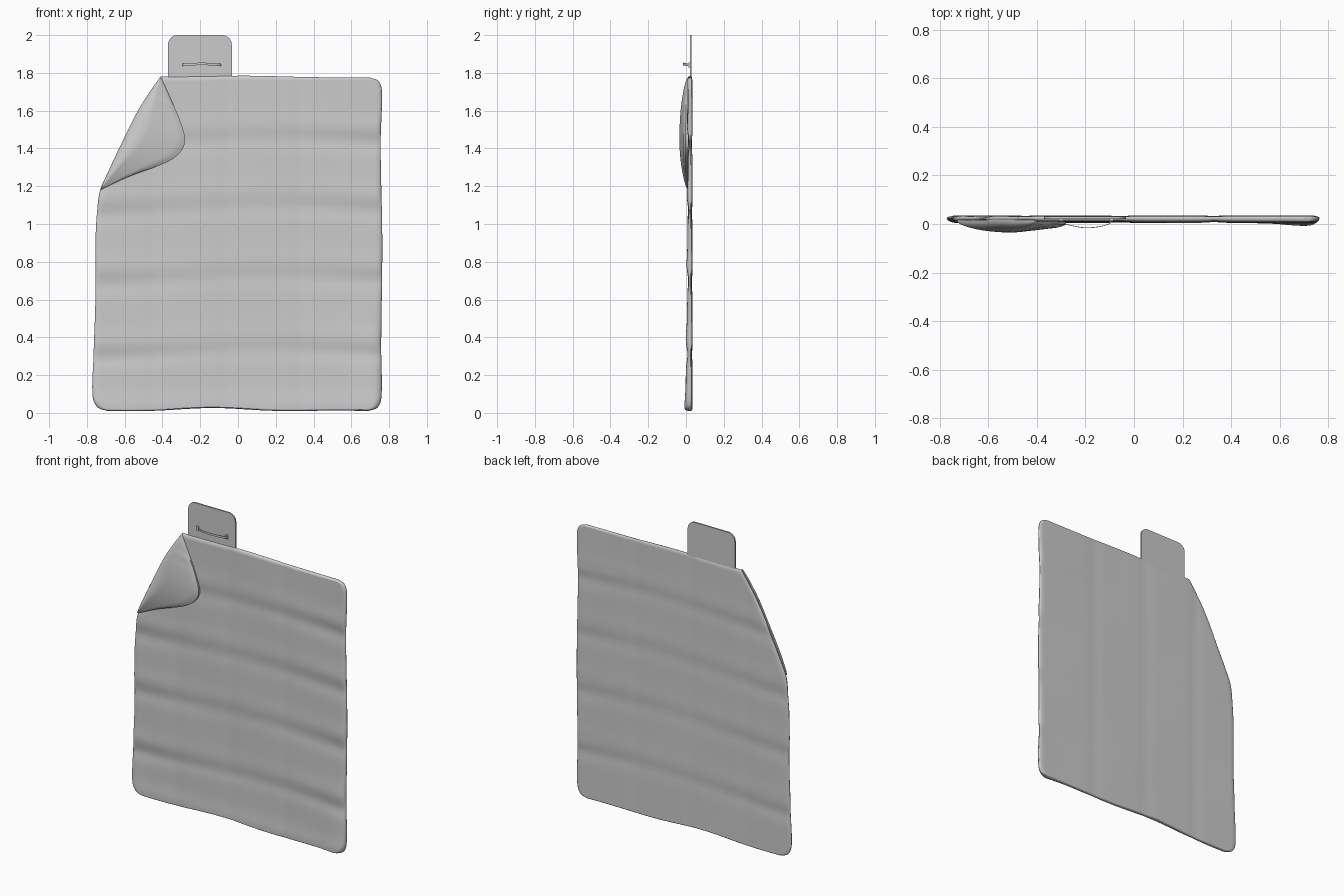
import bpy, bmesh, math
from mathutils import Vector

cube = bpy.data.objects.get("Cube")
if cube:
    bpy.data.objects.remove(cube, do_unlink=True)

grey = bpy.data.materials.new("light grey fabric")
grey.use_nodes = True
colour = (0.6, 0.6, 0.6, 1)
grey.diffuse_color = colour
grey.node_tree.nodes["Principled BSDF"].inputs["Base Color"].default_value = colour


def finish(name, bm, angle=50):
    bmesh.ops.remove_doubles(bm, verts=bm.verts, dist=0.0004)
    bmesh.ops.recalc_face_normals(bm, faces=bm.faces)
    mesh = bpy.data.meshes.new(name)
    bm.to_mesh(mesh)
    bm.free()
    obj = bpy.data.objects.new(name, mesh)
    bpy.context.collection.objects.link(obj)
    mesh.materials.append(grey)
    bpy.ops.object.select_all(action="DESELECT")
    obj.select_set(True)
    bpy.context.view_layer.objects.active = obj
    bpy.ops.object.shade_smooth_by_angle(angle=math.radians(angle))
    return obj


def smooth_path(points, steps=12):
    """Smooth curve through points, returned as a function of its length 0..1."""
    pts = [Vector(p) for p in points]
    ext = [pts[0]] + pts + [pts[-1]]
    dense = []
    for a, b, c, d in zip(ext, ext[1:], ext[2:], ext[3:]):
        m0 = (c - a).normalized() * (c - b).length
        m1 = (d - b).normalized() * (c - b).length
        for k in range(steps):
            t = k / steps
            t2, t3 = t * t, t ** 3
            dense.append(b * (2*t3 - 3*t2 + 1) + m0 * (t3 - 2*t2 + t)
                         + c * (3*t2 - 2*t3) + m1 * (t3 - t2))
    dense.append(pts[-1])
    lengths = [0]
    for a, b in zip(dense, dense[1:]):
        lengths.append(lengths[-1] + (b - a).length)

    def at(u):
        target = u * lengths[-1]
        for i in range(len(dense) - 1):
            if lengths[i + 1] >= target:
                span = lengths[i + 1] - lengths[i]
                return dense[i].lerp(dense[i + 1], (target - lengths[i]) / max(span, 1e-9))
        return dense[-1].copy()
    return at


def shell(name, nu, nv, fn, angle=50):
    """Closed sheet: fn(u, v) gives the front and back point."""
    bm = bmesh.new()
    grid = [[[bm.verts.new(p) for p in fn(i / nu, j / nv)]
             for j in range(nv + 1)] for i in range(nu + 1)]
    for i in range(nu):
        for j in range(nv):
            for side in (0, 1):
                bm.faces.new([grid[a][b][side] for a, b in
                              ((i, j), (i + 1, j), (i + 1, j + 1), (i, j + 1))])
    rim = [(i, 0) for i in range(nu)] + [(nu, j) for j in range(nv)]
    rim += [(i, nv) for i in range(nu, 0, -1)] + [(0, j) for j in range(nv, 0, -1)]
    for (a, b), (c, d) in zip(rim, rim[1:] + rim[:1]):
        bm.faces.new((grid[a][b][0], grid[c][d][0], grid[c][d][1], grid[a][b][1]))
    return finish(name, bm, angle)


def ease(t):
    return t - 0.8 * math.sin(2 * math.pi * t) / (2 * math.pi)


def bump(t, centre, width):
    return math.exp(-((t - centre) / width) ** 2)


# Blanket: quilted sheet between two curved side edges
fold = [(-0.73, 1.18), (-0.70, 1.25), (-0.625, 1.41), (-0.53, 1.6), (-0.46, 1.71), (-0.41, 1.78)]
left = smooth_path([(-0.69, 0.01), (-0.745, 0.03), (-0.77, 0.09), (-0.765, 0.3), (-0.755, 0.6),
                    (-0.755, 0.9), (-0.745, 1.08)] + fold)
right = smooth_path([(0.69, 0.01), (0.74, 0.03), (0.76, 0.09), (0.758, 0.35), (0.764, 0.9),
                     (0.755, 1.42), (0.762, 1.7), (0.745, 1.755), (0.7, 1.775)])
seam_rows = (0.31, 0.7, 1.07, 1.43)
seam_columns = (-0.45, -0.06, 0.33)


def blanket_point(u, v):
    u, v = ease(u), ease(v)
    p = left(u).lerp(right(u), v)
    x, z = p
    z += (1 - u) ** 10 * (0.014 * bump(x, -0.12, 0.25) - 0.002 * math.sin(9 * x))
    z += u ** 10 * 0.007 * bump(x, 0.05, 0.25)
    # Seams sink, strongest near the sides
    side = 0.5 + 0.5 * min(1, (x / 0.7) ** 2)
    sag = 0.02 * math.sin(3 * x + 1)
    dent = sum(side * (bump(z, r + sag, 0.045) - 0.6 * bump(z, r + sag + 0.08, 0.06))
               for r in seam_rows)
    dent += 0.4 * sum(bump(x, c, 0.04) for c in seam_columns)
    ripple = 0.002 * math.sin(7 * x + 2 * z) * math.sin(5 * z + x)
    front = 0.009 + 0.008 * dent + ripple
    front -= 0.01 * bump(x, 0.7, 0.1) * bump(z, 0, 0.5) + 0.005 * bump(z, 0.04, 0.06)
    back = 0.033 - 0.005 * max(dent, -0.3) + ripple * 0.5
    # Rounded rim
    near = min(1, min(v, 1 - v) * 1.5 / 0.035, min(u, 1 - u) * 1.85 / 0.035)
    puff = 0.12 + 0.88 * math.sqrt(1 - (1 - near) ** 2)
    mid = 0.024
    return ((x, mid + (front - mid) * puff, z), (x, mid + (back - mid) * puff, z))


shell("blanket", 110, 90, blanket_point)

# Folded corner: puffed flap between the fold and its free edge
fold_edge = smooth_path(fold)
free_edge = smooth_path([(-0.73, 1.18), (-0.58, 1.25), (-0.37, 1.33), (-0.305, 1.38),
                         (-0.28, 1.44), (-0.3, 1.53), (-0.35, 1.65), (-0.41, 1.78)])


def flap_point(u, v):
    v = v ** 1.6
    p = fold_edge(u).lerp(free_edge(u), v)
    body = max(0, math.sin(math.pi * u)) ** 0.6
    profile = min(1, v / 0.3)
    profile = math.sqrt(1 - (1 - profile) ** 2) * (1 - 0.5 * max(0, v - 0.3) / 0.7)
    profile *= 1 - 0.35 * bump(v, 1, 0.06)
    wrinkle = 0.003 * bump(u, 0.85, 0.08) * math.sin(60 * u) * v
    return ((p.x, 0.012 - 0.047 * body * profile + wrinkle * body, p.y), (p.x, 0.016, p.y))


shell("folded_corner", 48, 24, flap_point)

# Tab: thin plate with rounded top corners
bm = bmesh.new()
x0, x1, top, r = -0.37, -0.033, 2.0, 0.05
outline = [(x1, 1.74)]
for cx, start in ((x1 - r, 0), (x0 + r, 90)):
    for k in range(9):
        a = math.radians(start + k * 90 / 8)
        outline.append((cx + r * math.cos(a), top - r + r * math.sin(a)))
outline.append((x0, 1.74))
face = bm.faces.new([bm.verts.new((x, 0.02, z)) for x, z in outline])
out = bmesh.ops.extrude_face_region(bm, geom=[face])
bmesh.ops.translate(bm, vec=(0, 0.01, 0),
                    verts=[g for g in out["geom"] if isinstance(g, bmesh.types.BMVert)])
finish("tab", bm, 30)

# Strap: bowed ribbon across the tab
bow = smooth_path([(-0.298, 0.022), (-0.29, 0.004), (-0.27, -0.005), (-0.2, -0.017),
                   (-0.13, -0.01), (-0.095, 0.004), (-0.087, 0.022)])


def strap_point(u, v):
    p = bow(u)
    z = 1.834 + 0.007 * math.sin(math.pi * u) + 0.013 * v
    return ((p.x, p.y, z), (p.x, p.y + 0.003, z))


shell("strap", 32, 2, strap_point, 40)

# Strap anchors
for name, x in (("right_strap_anchor", -0.3), ("left_strap_anchor", -0.092)):
    bm = bmesh.new()
    bmesh.ops.create_cube(bm, size=1)
    bmesh.ops.scale(bm, vec=(0.016, 0.01, 0.026), verts=bm.verts)
    bmesh.ops.translate(bm, vec=(x, 0.018, 1.842), verts=bm.verts)
    finish(name, bm, 30)
